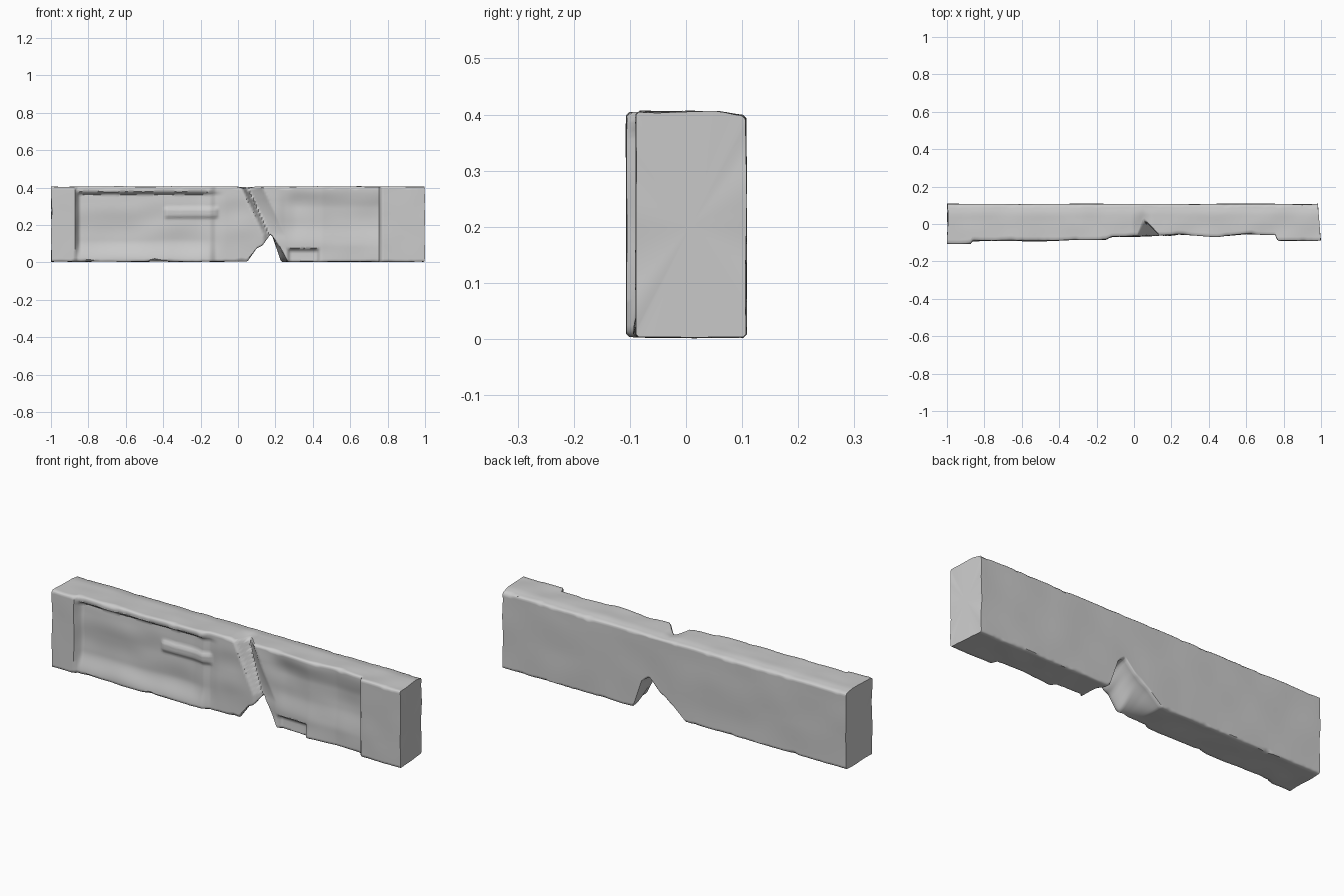
import bpy, bmesh, math
from mathutils import Vector, noise

if "Cube" in bpy.data.objects:
    bpy.data.objects.remove(bpy.data.objects["Cube"])


def lin(x, pts):
    """Piecewise linear profile lookup."""
    if x <= pts[0][0]:
        return pts[0][1]
    for (a, u), (b, v) in zip(pts, pts[1:]):
        if x <= b:
            return u + (v - u) * (x - a) / (b - a)
    return pts[-1][1]


def step(x, a, b):
    t = max(0.0, min(1.0, (x - a) / (b - a)))
    return t * t * (3 - 2 * t)


def nz(x, y, z):
    return noise.noise(Vector((x, y, z)))


# Broken gap in the underside, wider at the back
GAP_FRONT = [(0.05, 0.004), (0.10, 0.075), (0.13, 0.09), (0.175, 0.15), (0.22, 0.085), (0.265, 0.003)]
GAP_BACK = [(-0.07, 0.004), (0.0, 0.065), (0.08, 0.12), (0.14, 0.18), (0.18, 0.15), (0.23, 0.003)]
# Outermost front line of the beam
FRONT = [(-1, -0.107), (-0.873, -0.106), (-0.863, -0.092), (-0.4, -0.090), (-0.15, -0.085),
         (-0.12, -0.068), (0.12, -0.064), (0.25, -0.058), (0.45, -0.068), (0.6, -0.055),
         (0.757, -0.060), (0.766, -0.09), (1, -0.089)]


def bottom(x, y):
    t = step(y, -0.06, 0.10)
    z = lin(x, GAP_FRONT) * (1 - t) + lin(x, GAP_BACK) * t
    return max(0.0, z + 0.003 * nz(x * 9, y * 9, 1))


def top(x, y):
    z = 0.405 + 0.004 * nz(x * 7, y * 10, 5)
    valley = max(0, 1 - abs(x - 0.045) / 0.05) * 0.014
    return z - valley * step(-y, -0.09, 0.0) - 0.008 * step(y, 0.05, 0.11)


def front(x, z):
    y = lin(x, FRONT)
    # worn recessed panels between the end blocks
    if -0.868 < x < 0.762:
        lip = step(z, 0.362, 0.378)
        foot = 1 - step(z, 0.01, 0.12)
        if x < 0.05:
            deep = 0.026 * step(-x, 0.06, 0.22) * step(x, -0.868, -0.845)
            y += deep * (1 - lip) * (1 - foot)
            y -= 0.012 * step(x, -0.4, -0.38) * step(-x, 0.1, 0.12) * step(z, 0.23, 0.25) * step(-z, -0.30, -0.28)
        else:
            y += 0.016 * step(x, 0.2, 0.32) * step(z, 0.08, 0.2) * (1 - step(z, 0.29, 0.39))
            # chipped ledge
            y += 0.022 * step(x, 0.26, 0.28) * (1 - step(x, 0.42, 0.44)) * (1 - step(z, 0.06, 0.075))
        y += 0.006 * nz(x * 5, 3, z * 9)
        # diagonal crack, deepest at the top
        c = lin(z, [(0.15, 0.165), (0.25, 0.12), (0.41, 0.045)])
        d = x - c
        w = max(0.0, 1 + d / 0.03) if d < 0 else max(0.0, 1 - d / 0.085)
        y += w * lin(z, [(0.10, 0.02), (0.22, 0.04), (0.41, 0.088)])
    return y + 0.0015 * nz(x * 8, 7, z * 8)


def back(x, z):
    return 0.107 + 0.003 * nz(x * 5, 11, z * 6)


def chip(x, seed):
    return 0.005 + 0.012 * max(0, nz(x * 11, seed, 0) + 0.5 * nz(x * 28, seed, 4))


NX, NZ, NY = 220, 40, 12
bm = bmesh.new()
rings = []
for i in range(NX + 1):
    x = -1 + 2 * i / NX
    yf0, yf1 = front(x, 0.02), front(x, 0.40)
    c = [chip(x, s) for s in (1.3, 5.7, 9.1, 14.9)]
    pts = []
    zb, zt = bottom(x, yf0), top(x, yf1)
    for k in range(NZ + 1):
        z = zb + c[0] + (zt - c[1] - zb - c[0]) * k / NZ
        pts.append((front(x, z), z))
    for k in range(NY + 1):
        y = yf1 + c[1] + (0.107 - c[2] - yf1 - c[1]) * k / NY
        pts.append((y, top(x, y)))
    zb, zt = bottom(x, 0.107), top(x, 0.107)
    for k in range(NZ + 1):
        z = zt - c[2] + (zb + c[3] - zt + c[2]) * k / NZ
        pts.append((back(x, z), z))
    yb = front(x, bottom(x, yf0) + c[0])
    for k in range(NY + 1):
        y = 0.107 - c[3] + (yb + c[0] - 0.107 + c[3]) * k / NY
        pts.append((y, bottom(x, y)))
    ring = []
    for y, z in pts:
        # slightly slanted, worn end faces
        e = step(abs(x), 0.93, 1.0)
        dx = 0.005 * (nz(y * 8, z * 9, x) + 0.4)
        if x > 0:
            dx += 0.016 * step(y, -0.09, 0.11)
        dx = max(0, dx) * e
        ring.append(bm.verts.new((x - math.copysign(dx, x), y, z)))
    rings.append(ring)

n = len(rings[0])
for a, b in zip(rings, rings[1:]):
    for j in range(n):
        k = (j + 1) % n
        bm.faces.new((a[j], a[k], b[k], b[j]))
# end caps
for ring in (rings[0], rings[-1]):
    mid = sum((v.co for v in ring), Vector()) / n
    hub = bm.verts.new(mid)
    for j in range(n):
        bm.faces.new((ring[j], ring[(j + 1) % n], hub))
bmesh.ops.recalc_face_normals(bm, faces=bm.faces[:])

mesh = bpy.data.meshes.new("broken_stone_beam")
bm.to_mesh(mesh)
bm.free()
beam = bpy.data.objects.new("broken_stone_beam", mesh)
bpy.context.collection.objects.link(beam)
bpy.context.view_layer.objects.active = beam
beam.select_set(True)
bpy.ops.object.shade_smooth_by_angle(angle=math.radians(50))
